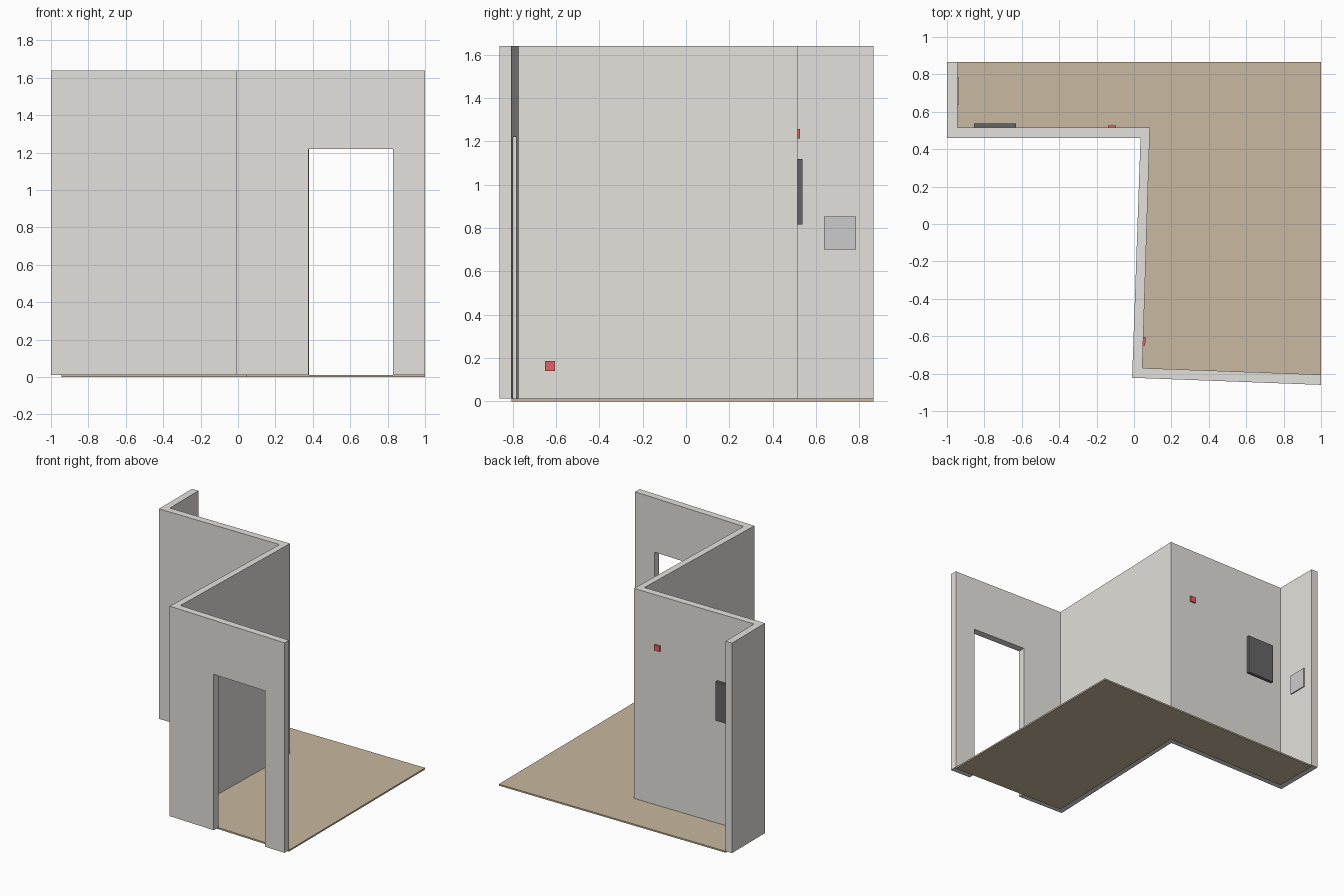
import bpy, bmesh, math
from mathutils import Vector

if "Cube" in bpy.data.objects:
    bpy.data.objects.remove(bpy.data.objects["Cube"])

FLOOR_TOP, WALL_TOP = 0.012, 1.64


def material(name, rgb):
    m = bpy.data.materials.new(name)
    m.diffuse_color = (*rgb, 1)
    m.use_nodes = True
    m.node_tree.nodes["Principled BSDF"].inputs["Base Color"].default_value = m.diffuse_color
    return m


def prism(name, outline, z0, z1, mat=None):
    """Extrude a plan outline from z0 up to z1."""
    bm = bmesh.new()
    face = bm.faces.new([bm.verts.new((x, y, z0)) for x, y in outline])
    top = bmesh.ops.extrude_face_region(bm, geom=[face])
    verts = [g for g in top["geom"] if isinstance(g, bmesh.types.BMVert)]
    bmesh.ops.translate(bm, verts=verts, vec=(0, 0, z1 - z0))
    bmesh.ops.recalc_face_normals(bm, faces=bm.faces)
    me = bpy.data.meshes.new(name)
    bm.to_mesh(me)
    bm.free()
    ob = bpy.data.objects.new(name, me)
    bpy.context.collection.objects.link(ob)
    if mat:
        me.materials.append(mat)
    return ob


def on_wall(name, a, b, t0, t1, d0, d1, z0, z1, mat=None):
    """Box along wall line a-b, from t0 to t1 along it, d0 to d1 off its left side."""
    a, b = Vector(a), Vector(b)
    u = (b - a).normalized()
    n = Vector((-u.y, u.x))
    pts = [a + u * t + n * d for t, d in ((t0, d0), (t1, d0), (t1, d1), (t0, d1))]
    return prism(name, pts, z0, z1, mat)


wall_mat = material("wall_paint", (0.77, 0.755, 0.715))
floor_mat = material("floor_wood", (0.58, 0.48, 0.35))
black = material("screen_black", (0.13, 0.13, 0.13))
red = material("alarm_red", (0.78, 0.12, 0.13))
pale = material("panel_grey", (0.69, 0.69, 0.71))

# Inner and outer wall lines in plan
inner = [(-0.945, 0.865), (-0.945, 0.515), (0.085, 0.515), (0.045, -0.77), (1, -0.805)]
outer = [(-1, 0.865), (-1, 0.46), (0.035, 0.46), (-0.01, -0.822), (1, -0.86)]

# Floor and zigzag walls
prism("floor", inner + [(1, 0.865)], 0, FLOOR_TOP, floor_mat)
walls = prism("walls", outer + inner[::-1], FLOOR_TOP, WALL_TOP, wall_mat)

# Doorway cut through the front wall
cutter = on_wall("doorway_cutter", inner[3], inner[4], 0.335, 0.786, -0.15, 0.1, -0.1, 1.22)
cutter.hide_render = True
cut = walls.modifiers.new("doorway", "BOOLEAN")
cut.operation, cut.solver, cut.object = "DIFFERENCE", "EXACT", cutter
bpy.context.view_layer.objects.active = walls
bpy.ops.object.modifier_apply(modifier=cut.name)
bpy.data.objects.remove(cutter)

# Wall fittings
on_wall("wall_screen", inner[1], inner[2], 0.09, 0.315, 0, 0.022, 0.815, 1.118, black)
on_wall("back_alarm_box", inner[1], inner[2], 0.805, 0.85, 0, 0.011, 1.212, 1.256, red)
on_wall("side_alarm_box", inner[2], inner[3], 1.12, 1.165, 0, 0.011, 0.14, 0.185, red)
on_wall("wall_panel", inner[0], inner[1], 0.08, 0.228, 0, 0.008, 0.70, 0.852, pale)
